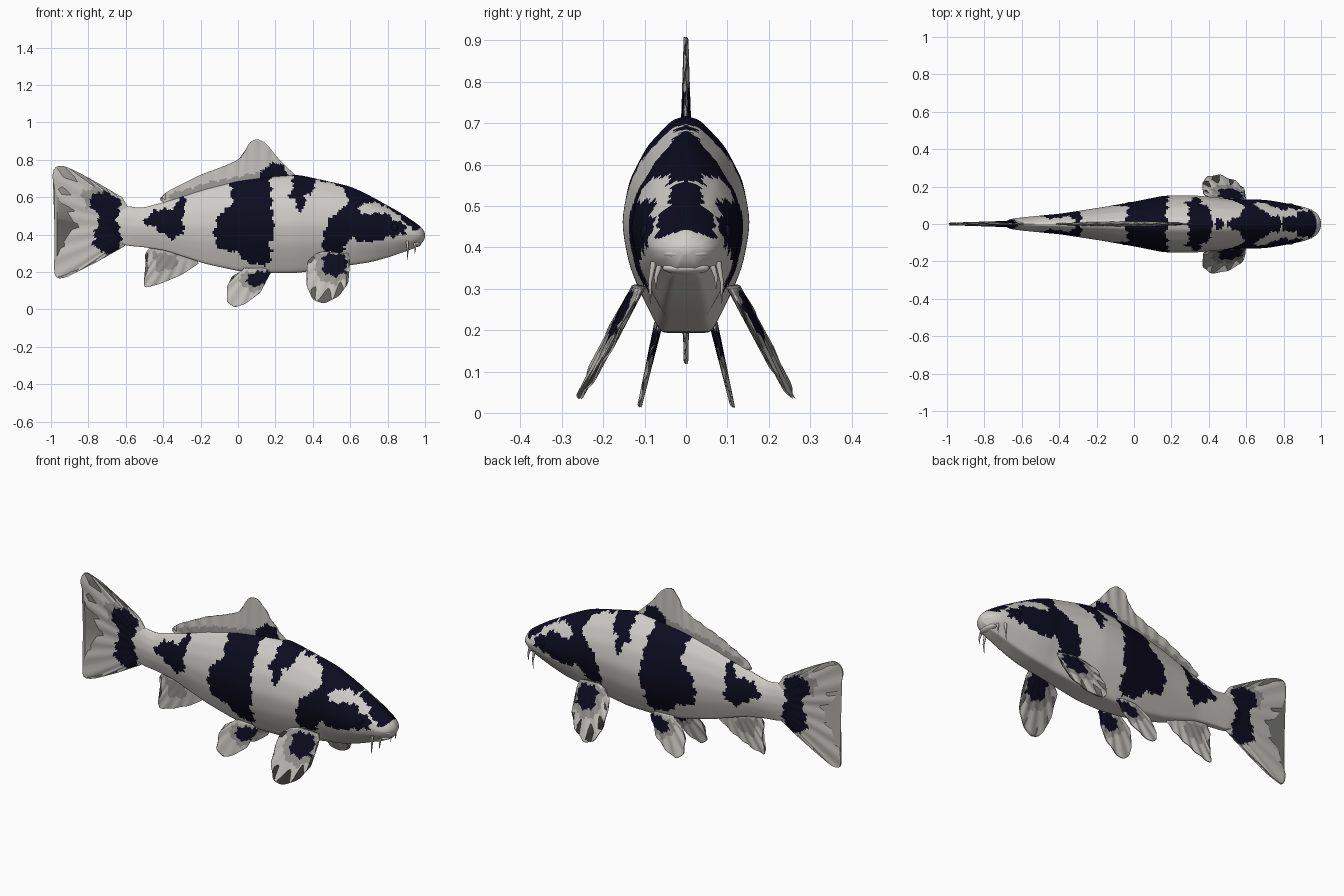
import bpy, bmesh, math
from mathutils import Vector

if "Cube" in bpy.data.objects:
    bpy.data.objects.remove(bpy.data.objects["Cube"], do_unlink=True)


def material(name, red, green, blue):
    mat = bpy.data.materials.new(name)
    mat.use_nodes = True
    colour = (red, green, blue, 1)
    mat.diffuse_color = colour
    mat.node_tree.nodes["Principled BSDF"].inputs["Base Color"].default_value = colour
    return mat


white = material("pearl white", .62, .605, .57)
black = material("ink black", .004, .0035, .014)
grey = material("smoke grey", .3, .295, .28)
fin_white = material("fin white", .53, .52, .49)


def along(points, count, soften=0):
    """Resample a polyline at equal spacing, then average out its corners."""
    pts = [Vector(p) for p in points]
    total = [0]
    for a, b in zip(pts, pts[1:]):
        total.append(total[-1] + (b - a).length)
    out, k = [], 0
    for i in range(count):
        d = total[-1] * i / (count - 1)
        while k < len(pts) - 2 and total[k + 1] < d:
            k += 1
        f = (d - total[k]) / max(total[k + 1] - total[k], 1e-9)
        out.append(pts[k].lerp(pts[k + 1], f))
    for _ in range(soften):
        out = [out[0]] + [(a + b * 2 + c) / 4 for a, b, c in zip(out, out[1:], out[2:])] + [out[-1]]
    return out


def inside(x, z, outline):
    hit = False
    for (ax, az), (bx, bz) in zip(outline, outline[1:] + outline[:1]):
        if (az > z) != (bz > z) and x < ax + (bx - ax) * (z - az) / (bz - az):
            hit = not hit
    return hit


def loft(name, rings, base, dark=(), pale=()):
    """Skin closed rings, then colour the faces that fall in a patch."""
    n = len(rings[0])
    verts = [p for ring in rings for p in ring]
    faces = [(r * n + i, r * n + (i + 1) % n, (r + 1) * n + (i + 1) % n, (r + 1) * n + i)
             for r in range(len(rings) - 1) for i in range(n)]
    faces += [tuple(range(n)), tuple(range(len(verts) - n, len(verts)))]
    mesh = bpy.data.meshes.new(name)
    mesh.from_pydata(verts, [], faces)
    bm = bmesh.new()
    bm.from_mesh(mesh)
    bmesh.ops.recalc_face_normals(bm, faces=bm.faces)
    for face in bm.faces:
        face.smooth = True
        c = face.calc_center_median()
        # wavy patch borders
        x = c.x + .007 * math.sin(95 * c.z) + .004 * math.sin(210 * c.z + 1)
        z = c.z + .006 * math.sin(100 * c.x) + .004 * math.sin(230 * c.x)
        if any(inside(x, z, p) for p in dark):
            face.material_index = 1
        elif any(inside(x, z, p) for p in pale):
            face.material_index = 2
    bm.to_mesh(mesh)
    bm.free()
    for mat in (base, black, grey):
        mesh.materials.append(mat)
    obj = bpy.data.objects.new(name, mesh)
    bpy.context.collection.objects.link(obj)
    return obj


# Painted patches, in side elevation
shoulder_patch = [(.27, .75), (.42, .75), (.42, .69), (.39, .62), (.36, .61), (.355, .53),
                  (.32, .52), (.31, .57), (.275, .61), (.3, .66)]
middle_patch = [(-.05, .75), (.17, .75), (.18, .58), (.195, .4), (.17, .35), (.18, .26), (.13, .235),
                (.04, .25), (.01, .3), (-.1, .32), (-.13, .4), (-.11, .5), (-.03, .56)]
rear_patch = [(-.45, .53), (-.34, .54), (-.29, .66), (-.28, .56), (-.3, .47), (-.28, .415),
              (-.355, .37), (-.39, .4), (-.445, .435), (-.51, .46)]
head_patch = [(.4, .75), (.7, .75), (1, .5), (.96, .42), (.93, .425), (.87, .49), (.79, .555),
              (.7, .575), (.64, .54), (.66, .51), (.78, .515), (.89, .455), (.905, .405),
              (.78, .38), (.68, .355), (.6, .38), (.57, .33), (.54, .29), (.45, .31), (.46, .41),
              (.5, .5), (.57, .54), (.595, .61), (.52, .675), (.4, .695)]
tail_patch = [(-.8, .59), (-.74, .63), (-.67, .62), (-.62, .57), (-.65, .47), (-.625, .4),
              (-.63, .3), (-.7, .29), (-.78, .34), (-.76, .42), (-.74, .5), (-.78, .54)]

# Body: x, underside, back and half width at stations from tail to snout
stations = [(-.69, .42, .49, .012), (-.66, .375, .535, .028), (-.6, .34, .555, .036),
            (-.52, .335, .54, .044), (-.39, .315, .575, .057), (-.18, .245, .645, .09),
            (0, .205, .69, .122), (.16, .193, .71, .155), (.32, .195, .72, .157),
            (.46, .215, .69, .143), (.59, .235, .66, .131), (.63, .24, .645, .136), (.72, .255, .6, .13),
            (.81, .28, .55, .114), (.88, .305, .51, .1), (.94, .325, .47, .083),
            (.975, .345, .445, .064), (.993, .365, .425, .04), (1, .385, .405, .012)]
# Half cross-section: width fraction against height fraction
section = [(0, 0), (.4, 0), (.7, .18), (.88, .31), (1, .505), (.88, .7), (.6, .86), (.22, .98), (0, 1)]
half = along(section, 56, 3)
rings = []
for x, low, high, wide in along(stations, 230, 14):
    side = [(x, w * wide, low + t * (high - low)) for w, t in half]
    rings.append(side + [(x, -y, z) for x, y, z in side[-2:0:-1]])
loft("body", rings, white, [shoulder_patch, middle_patch, rear_patch, head_patch, tail_patch])


def fin(name, root, rim, dark=(), pale=(), thick=.012, side=0, lean=lambda x, z: 0, rays=12):
    """Ruled blade from a root line to a rim line, with rippling rays."""
    n, steps = 60, 40
    inner, outer = along(root, n), along(rim, n, 2)
    rings = []
    for s in range(steps + 1):
        v = s / steps
        front, back = [], []
        for i, (a, b) in enumerate(zip(inner, outer)):
            u = i / (n - 1)
            x, z = a.lerp(b, v)
            body = thick * (1 - .8 * v) * max(.1, 4 * u * (1 - u)) ** .5
            y = side * lean(x, z) + .0035 * v * math.sin(u * rays * math.tau)
            front.append((x, y + body, z))
            back.append((x, y - body, z))
        rings.append(front + back[::-1])
    return loft(name, rings, fin_white, dark, pale)


# Fins on the centre line
fin("tail_fin", [(-.59, .55), (-.6, .45), (-.59, .35)],
    [(-.62, .6), (-.8, .705), (-.93, .77), (-.985, .77), (-.995, .7), (-.96, .58), (-.865, .46),
     (-.94, .35), (-.985, .24), (-.98, .16), (-.93, .165), (-.76, .25), (-.62, .33)],
    [tail_patch], [[(-.84, .62), (-.76, .66), (-.7, .62), (-.75, .53), (-.81, .55)]], .02)
fin("dorsal_fin", [(.31, .69), (0, .67), (-.39, .56)],
    [(.31, .715), (.22, .8), (.15, .89), (.1, .915), (.06, .895), (.02, .81), (-.05, .775),
     (-.2, .72), (-.38, .63), (-.43, .585), (-.39, .57)],
    [[(.11, .7), (.13, .74), (.19, .79), (.25, .76), (.28, .7)]],
    [[(.2, .66), (.16, .74), (.04, .72), (-.15, .68), (-.36, .62), (-.36, .56)]], .014)
fin("anal_fin", [(-.22, .27), (-.47, .335)],
    [(-.21, .245), (-.3, .185), (-.42, .135), (-.5, .115), (-.505, .15), (-.48, .22), (-.5, .29), (-.48, .32)],
    [], [[(-.46, .31), (-.32, .29), (-.33, .22), (-.43, .2)]], .01, rays=7)

# Paired fins, eyes and barbels
for side, label in ((1, "left"), (-1, "right")):
    fin(label + "_pectoral_fin", [(.59, .3), (.46, .31)],
        [(.6, .27), (.59, .14), (.54, .07), (.46, .03), (.4, .05), (.365, .13), (.37, .26), (.42, .3)],
        [[(.45, .28), (.5, .3), (.58, .29), (.58, .2), (.52, .175), (.46, .19)]],
        [[(.41, .29), (.5, .32), (.6, .3), (.59, .17), (.52, .13), (.42, .17)]],
        .016, side, lambda x, z: .12 + (.3 - z) * .5 + (.5 - x) * .12, 7)
    fin(label + "_pelvic_fin", [(.16, .22), (.03, .22)],
        [(.175, .195), (.12, .09), (.04, .03), (-.02, .01), (-.06, .04), (-.06, .12), (-.03, .18), (.02, .2)],
        [[(.05, .19), (.17, .21), (.16, .16), (.1, .115), (.05, .14)]],
        [[(.01, .19), (.17, .22), (.15, .13), (.09, .09), (.02, .12)]],
        .011, side, lambda x, z: .07 + (.2 - z) * .23, 6)

    bpy.ops.mesh.primitive_uv_sphere_add(segments=20, ring_count=12, radius=.021,
                                         location=(.835, side * .098, .435))
    eye = bpy.context.object
    eye.name = label + "_eye"
    eye.scale = (1, .6, 1)
    eye.data.materials.append(black)
    bpy.ops.object.shade_smooth()

    for kind, x, y, top, drop in (("long", .905, .078, .365, .1), ("short", .945, .064, .355, .055)):
        curve = bpy.data.curves.new(label + "_barbel", "CURVE")
        curve.dimensions = "3D"
        curve.bevel_depth = .008
        curve.bevel_resolution = 2
        line = curve.splines.new("POLY")
        line.points.add(2)
        for i, point in enumerate(line.points):
            f = i / 2
            point.co = (x + .012 * f * (1 - f), side * (y + .02 * f * (2 - f) - .012 * f), top - drop * f, 1)
            point.radius = 1 - .85 * f
        curve.materials.append(fin_white)
        barbel = bpy.data.objects.new(label + "_" + kind + "_barbel", curve)
        bpy.context.collection.objects.link(barbel)

# Lips
for name, x, z in (("upper_lip", .968, .385), ("lower_lip", .95, .35)):
    bpy.ops.mesh.primitive_uv_sphere_add(segments=24, ring_count=12, radius=.03, location=(x, 0, z))
    lip = bpy.context.object
    lip.name = name
    lip.scale = (1, 1.9, .55)
    lip.data.materials.append(white)
    bpy.ops.object.shade_smooth()
